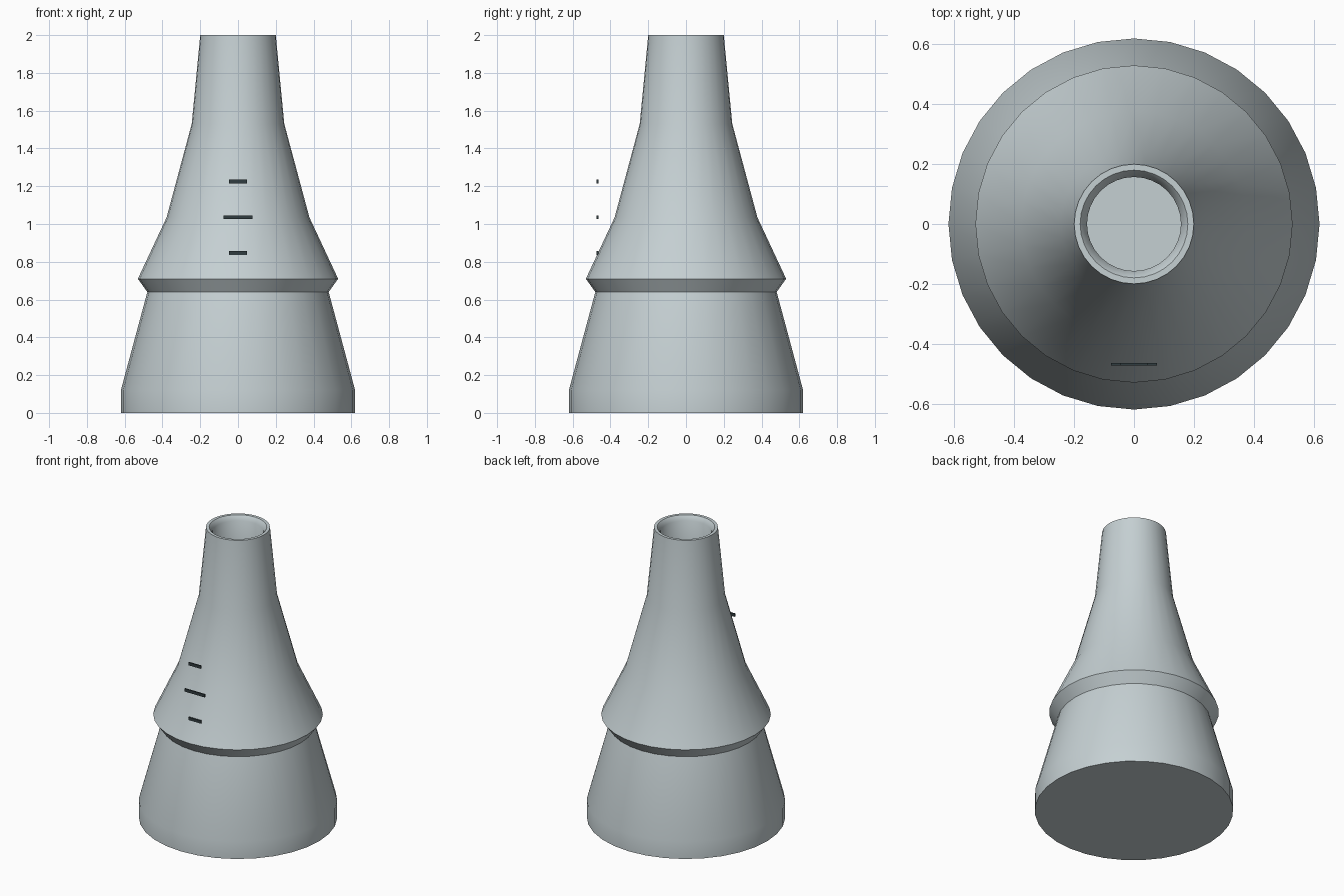
import bpy, bmesh, math

if "Cube" in bpy.data.objects:
    bpy.data.objects.remove(bpy.data.objects["Cube"])

SIDES = 32

def material(name, rgb):
    m = bpy.data.materials.new(name)
    m.diffuse_color = (*rgb, 1)
    m.use_nodes = True
    m.node_tree.nodes["Principled BSDF"].inputs["Base Color"].default_value = m.diffuse_color
    return m

glass = material("pale_glass_grey", (0.56, 0.63, 0.65))
dark = material("dark_marking", (0.03, 0.045, 0.05))

def lathe(name, profile, mat):
    """Revolve a closed (radius, z) profile; radius 0 becomes a pole."""
    bm = bmesh.new()
    rings = []
    for r, z in profile:
        if r == 0:
            rings.append([bm.verts.new((0, 0, z))] * SIDES)
        else:
            rings.append([bm.verts.new((r * math.cos(i * math.tau / SIDES),
                                        r * math.sin(i * math.tau / SIDES), z))
                          for i in range(SIDES)])
    for a, b in zip(rings, rings[1:]):
        for i in range(SIDES):
            j = (i + 1) % SIDES
            quad = list(dict.fromkeys((a[i], a[j], b[j], b[i])))
            bm.faces.new(quad)
    bmesh.ops.recalc_face_normals(bm, faces=bm.faces)
    me = bpy.data.meshes.new(name)
    bm.to_mesh(me)
    bm.free()
    me.materials.append(mat)
    ob = bpy.data.objects.new(name, me)
    bpy.context.collection.objects.link(ob)
    return ob

# Hollow flask: outer wall up, rounded lip, inner wall down to the floor
outer = [(0, 0), (0.62, 0), (0.62, 0.12), (0.48, 0.64), (0.53, 0.71),
         (0.378, 1.035), (0.245, 1.53), (0.2, 2.0)]
inner = [(0.18, 2.0), (0.157, 1.97), (0.2, 1.53), (0.333, 1.03), (0.47, 0.71),
         (0.435, 0.64), (0.575, 0.12), (0.575, 0.05), (0, 0.05)]
flask = lathe("flask_body", outer + inner, glass)
bpy.context.view_layer.objects.active = flask
flask.select_set(True)
bpy.ops.object.shade_smooth_by_angle(angle=math.radians(50))

# Measuring marks floating at the front
for i, (z, width) in enumerate([(0.847, 0.095), (1.036, 0.155), (1.225, 0.095)]):
    bpy.ops.mesh.primitive_cube_add(size=1, location=(0, -0.469, z))
    mark = bpy.context.object
    mark.name = f"measuring_mark_{i + 1}"
    mark.scale = (width, 0.009, 0.02)
    mark.data.materials.append(dark)
